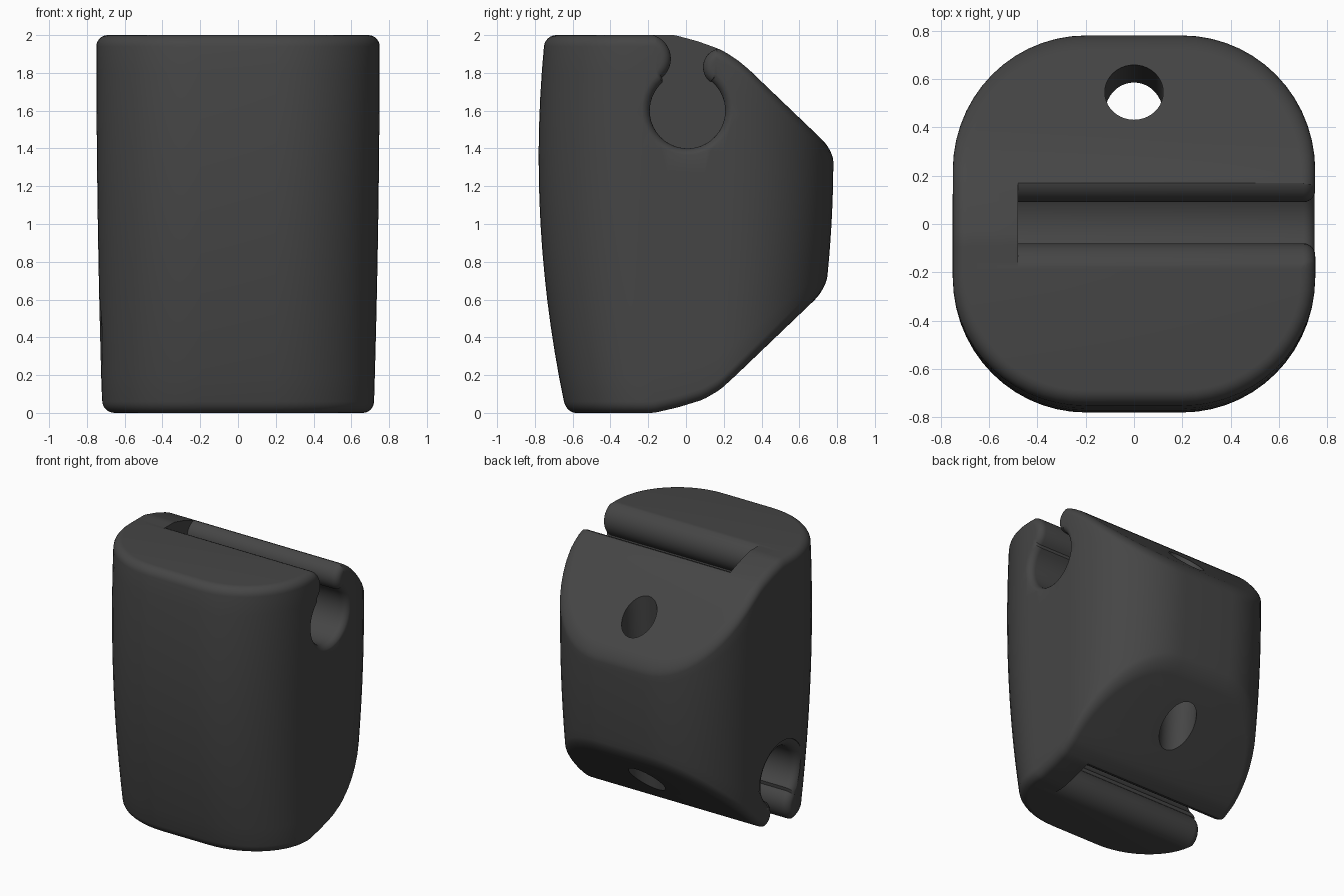
import bpy, bmesh
from math import sin, cos, pi, radians
from mathutils import Vector

if "Cube" in bpy.data.objects:
    bpy.data.objects.remove(bpy.data.objects["Cube"])

R, CX, CY = 0.55, 0.20, 0.23      # plan corner radius and corner centres
RIM = 0.06                        # rounding of top and bottom rims

# side profile of the upper and lower end faces (y, z)
TOP = [(-1, 2), (-.06, 2), (.06, 1.968), (.18, 1.925), (.25, 1.885), (.31, 1.84), (.9, 1.275)]
BOT = [(-1, 0), (-.17, 0), (-.04, .03), (.09, .07), (.18, .122), (.26, .195), (.9, .807)]


def interp(table, y):
    for (y0, z0), (y1, z1) in zip(table, table[1:]):
        if y <= y1:
            return z0 + (z1 - z0) * (y - y0) / (y1 - y0)
    return table[-1][1]


def half_outline():
    """Right half of the plan outline, front to back: (core point, normal)."""
    pts = []
    n = 14
    for i in range(n + 1):
        a = -pi / 2 + pi / 2 * i / n
        pts.append((CX, -CY, cos(a), sin(a)))
    for i in range(1, 14):
        pts.append((CX, -CY + 2 * CY * i / 14, 1, 0))
    for i in range(n + 1):
        a = pi / 2 * i / n
        pts.append((CX, CY, cos(a), sin(a)))
    return pts


def taper(x, y, z):
    sx = 1 - 0.0105 * (2 - z) ** 2
    sy = 1 - 0.103 * (z - 1.35) ** 2
    return x * sx, y * sy


def wall_point(p, inset, height):
    """Settle a point whose height depends on its own tapered y."""
    x0, y0 = p[0] + (R - inset) * p[2], p[1] + (R - inset) * p[3]
    y = y0
    for _ in range(8):
        z = height(y)
        x, y = taper(x0, y0, z)
    return x, y, z


def make_body():
    bm = bmesh.new()
    half = half_outline()
    levels = []
    arc = [pi / 2 * i / 6 for i in range(7)]
    for a in reversed(arc):
        levels.append((RIM * (1 - cos(a)), lambda y, a=a: interp(BOT, y) + RIM * (1 - sin(a))))
    for i in range(1, 14):
        f = i / 14
        levels.append((0, lambda y, f=f: (interp(BOT, y) + RIM) * (1 - f) + (interp(TOP, y) - RIM) * f))
    for a in arc:
        levels.append((RIM * (1 - cos(a)), lambda y, a=a: interp(TOP, y) - RIM * (1 - sin(a))))
    rings = []
    for inset, height in levels:
        pts = [wall_point(p, inset, height) for p in half]
        loop = pts + [(-x, y, z) for x, y, z in reversed(pts)]
        rings.append([bm.verts.new(c) for c in loop])
    n = len(rings[0])
    for lo, hi in zip(rings, rings[1:]):
        for i in range(n):
            j = (i + 1) % n
            bm.faces.new((lo[i], lo[j], hi[j], hi[i]))
    # end caps: strips joining left to right
    for ring in (rings[0], rings[-1]):
        for i in range(n // 2 - 1):
            bm.faces.new((ring[i], ring[i + 1], ring[n - 2 - i], ring[n - 1 - i]))
    return finish(bm, "clip_body")


def finish(bm, name):
    bmesh.ops.recalc_face_normals(bm, faces=bm.faces)
    me = bpy.data.meshes.new(name)
    bm.to_mesh(me)
    bm.free()
    ob = bpy.data.objects.new(name, me)
    bpy.context.collection.objects.link(ob)
    return ob


def arc_points(c, r, a0, a1, n, side):
    """Points on an arc with the direction that widens the slot."""
    out = []
    for i in range(n + 1):
        a = radians(a0 + (a1 - a0) * i / n)
        out.append((c[0] + r * cos(a), c[1] + r * sin(a), side * cos(a), side * sin(a)))
    return out


def make_slot(name, mouth, fillet, shift, flip):
    """Keyhole slot with rounded lips, closed at one end, flared at the mouth."""
    prof = [(-.215, 2.2, 0, 0)]
    prof += arc_points((-.21, 1.875), .13, 90, -50, 14, -1)
    prof += arc_points((.008, 1.6), .2, 131, 411, 30, 1)
    prof += arc_points((.19, 1.83), .1, 232, 85, 14, -1)
    prof += [(.2, 2.2, 0, 0)]
    stations = [(-.48, 0)]
    for i in range(7):
        a = pi / 2 * i / 6
        stations.append((mouth - fillet + fillet * sin(a), fillet * (1 - cos(a))))
    stations.append((1.0, fillet))
    bm = bmesh.new()
    rings = []
    for x, d in stations:
        ring = []
        for y, z, ny, nz in prof:
            p = Vector((x, y + ny * d + shift, z + nz * d))
            if flip:
                p = Vector((-p.x, p.y, 2 - p.z))
            ring.append(bm.verts.new(p))
        rings.append(ring)
    n = len(prof)
    for a, b in zip(rings, rings[1:]):
        for i in range(n):
            j = (i + 1) % n
            bm.faces.new((a[i], a[j], b[j], b[i]))
    bm.faces.new(rings[0])
    bm.faces.new(rings[-1])
    return finish(bm, name)


def make_bore():
    """Slightly leaning hole through both sloped faces."""
    a, b = Vector((0, .545, 1.62)), Vector((0, .455, .38))
    d = (a - b).normalized()
    bm = bmesh.new()
    bmesh.ops.create_cone(bm, cap_ends=True, segments=40, radius1=.121, radius2=.121, depth=2.4)
    bm.transform(d.to_track_quat('Z', 'Y').to_matrix().to_4x4())
    bmesh.ops.translate(bm, verts=bm.verts, vec=(a + b) / 2)
    return finish(bm, "bore_cutter")


body = make_body()
cutters = [make_slot("upper_slot_cutter", .75, .05, 0, False),
           make_slot("lower_slot_cutter", .725, .06, -.08, True),
           make_bore()]

# cut the two slots and the bore
bpy.context.view_layer.objects.active = body
body.select_set(True)
for c in cutters:
    c.hide_render = True
    m = body.modifiers.new(c.name, 'BOOLEAN')
    m.operation, m.solver, m.object = 'DIFFERENCE', 'EXACT', c
    bpy.ops.object.modifier_apply(modifier=m.name)
for c in cutters:
    bpy.data.objects.remove(c)

bpy.ops.object.shade_smooth_by_angle(angle=radians(32))

# dark plastic
mat = bpy.data.materials.new("dark_plastic")
mat.diffuse_color = (.06, .06, .06, 1)
mat.use_nodes = True
mat.node_tree.nodes["Principled BSDF"].inputs["Base Color"].default_value = mat.diffuse_color
body.data.materials.append(mat)
